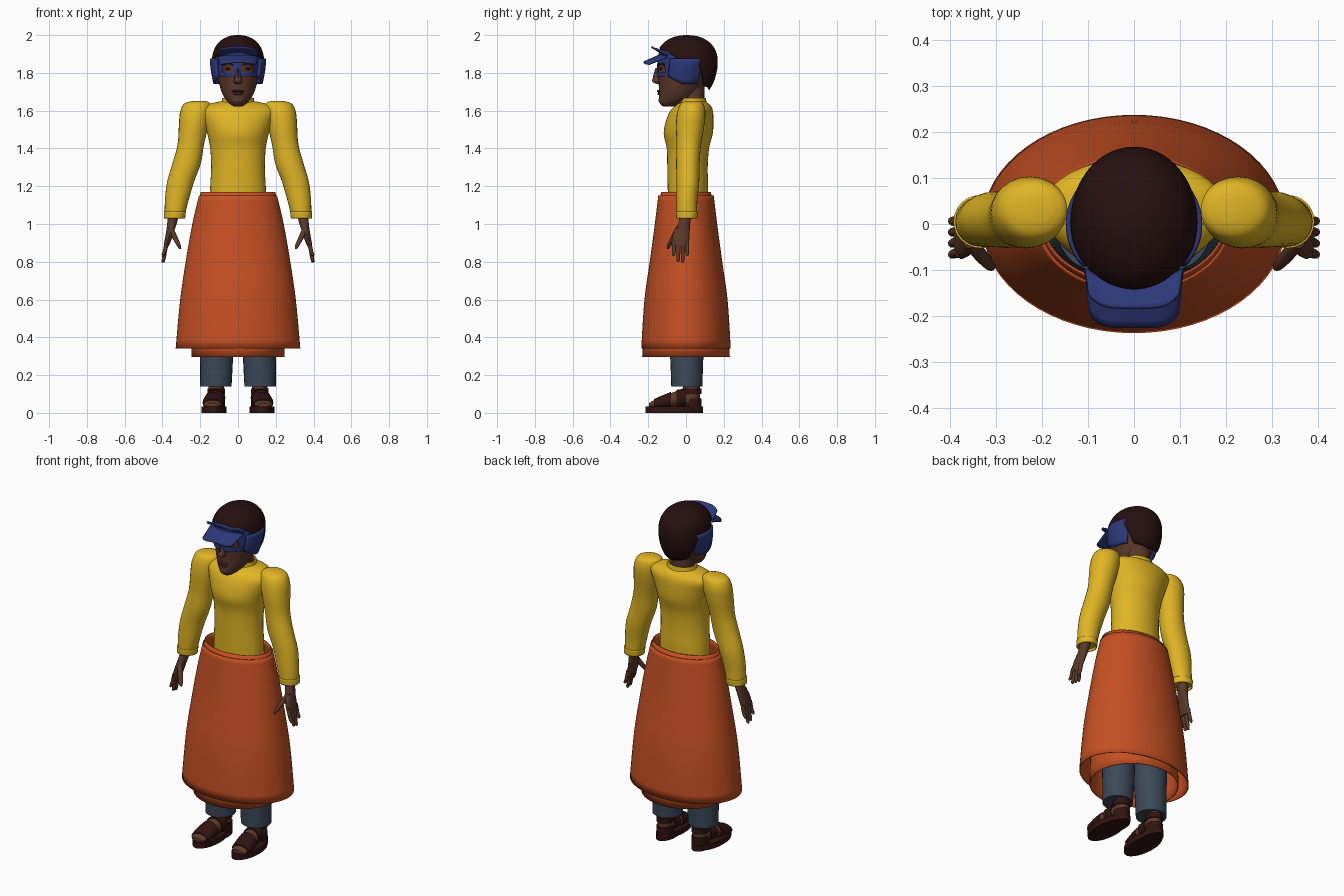
import bpy, bmesh
from math import sin, cos, pi, radians

cube = bpy.data.objects.get("Cube")
if cube:
    bpy.data.objects.remove(cube, do_unlink=True)


def material(name, r, g, b):
    m = bpy.data.materials.new(name)
    m.use_nodes = True
    m.diffuse_color = (r, g, b, 1)
    m.node_tree.nodes["Principled BSDF"].inputs["Base Color"].default_value = (r, g, b, 1)
    return m


YELLOW = material("yellow_shirt", 0.75, 0.46, 0.018)
ORANGE = material("orange_cloth", 0.56, 0.08, 0.017)
SKIN = material("brown_skin", 0.105, 0.04, 0.023)
HAIR = material("dark_hair", 0.02, 0.005, 0.005)
BLUE = material("blue_cap", 0.026, 0.04, 0.19)
DENIM = material("slate_trousers", 0.045, 0.066, 0.1)
LEATHER = material("dark_leather", 0.03, 0.007, 0.006)
LIPS = material("dark_lips", 0.06, 0.02, 0.016)


def finish(name, bm, mat, thick=0.0, angle=40):
    bmesh.ops.recalc_face_normals(bm, faces=bm.faces)
    me = bpy.data.meshes.new(name)
    bm.to_mesh(me)
    bm.free()
    ob = bpy.data.objects.new(name, me)
    bpy.context.collection.objects.link(ob)
    me.materials.append(mat)
    if thick:
        mod = ob.modifiers.new("thickness", "SOLIDIFY")
        mod.thickness = thick
    bpy.ops.object.select_all(action="DESELECT")
    ob.select_set(True)
    bpy.context.view_layer.objects.active = ob
    bpy.ops.object.shade_smooth_by_angle(angle=radians(angle))
    return ob


def spline(rows, k):
    """Smooth curve through all rows, k steps per span."""
    out = []
    for i in range(len(rows) - 1):
        p0, p1, p2 = rows[max(i - 1, 0)], rows[i], rows[i + 1]
        p3 = rows[min(i + 2, len(rows) - 1)]
        for j in range(k):
            t = j / k
            out.append([0.5 * (2 * b + (c - a) * t + (2 * a - 5 * b + 4 * c - d) * t * t
                               + (3 * b - a - 3 * c + d) * t ** 3)
                        for a, b, c, d in zip(p0, p1, p2, p3)])
    return out + [list(rows[-1])]


def loft(name, rows, mat, n=24, k=4, axis="z", side=1, cap=True, thick=0.0):
    """Elliptical rings (x, y, z, r1, r2) joined along z or y."""
    bm = bmesh.new()
    rings = []
    for x, y, z, r1, r2 in spline(rows, k):
        ring = []
        for i in range(n):
            c, s = r1 * cos(2 * pi * i / n), r2 * sin(2 * pi * i / n)
            p = (x + c, y + s, z) if axis == "z" else (x + c, y, z + s)
            ring.append(bm.verts.new((p[0] * side, p[1], p[2])))
        rings.append(ring)
    for a, b in zip(rings, rings[1:]):
        for i in range(n):
            j = (i + 1) % n
            bm.faces.new((a[i], a[j], b[j], b[i]))
    if cap:
        bm.faces.new(rings[0])
        bm.faces.new(rings[-1])
    return finish(name, bm, mat, thick)


def sheet(name, point, nu, nv, mat, thick, keep=lambda c: True, angle=40):
    """Grid of point(u, v) with u, v in 0..1; faces failing keep are left out."""
    bm = bmesh.new()
    g = [[bm.verts.new(point(i / nu, j / nv)) for j in range(nv + 1)] for i in range(nu + 1)]
    for i in range(nu):
        for j in range(nv):
            f = bm.faces.new((g[i][j], g[i + 1][j], g[i + 1][j + 1], g[i][j + 1]))
            if not keep(f.calc_center_median()):
                bm.faces.remove(f)
    bmesh.ops.remove_doubles(bm, verts=bm.verts, dist=1e-5)
    loose = [v for v in bm.verts if not v.link_faces]
    bmesh.ops.delete(bm, geom=loose, context="VERTS")
    return finish(name, bm, mat, thick, angle)


def ball(name, loc, size, mat):
    bm = bmesh.new()
    bmesh.ops.create_uvsphere(bm, u_segments=16, v_segments=10, radius=1)
    bmesh.ops.scale(bm, vec=size, verts=bm.verts)
    bmesh.ops.translate(bm, vec=loc, verts=bm.verts)
    return finish(name, bm, mat)


def lerp(table, x):
    for a, b in zip(table, table[1:]):
        if x <= b[0]:
            t = max(0, (x - a[0]) / (b[0] - a[0]))
            return [p + (q - p) * t for p, q in zip(a, b)]
    return table[-1]


# Wrapped skirt: wide outer layer over a longer, narrower inner layer
loft("outer_skirt", [(0, 0, 1.15, .207, .147), (0, 0, 1.0, .242, .165), (0, 0, .8, .277, .192),
                     (0, 0, .6, .306, .22), (0, 0, .34, .33, .237)],
     ORANGE, n=64, cap=False, thick=.005)
loft("inner_skirt", [(0, 0, 1.17, .198, .132), (0, 0, 1.0, .222, .156), (0, 0, .8, .238, .183),
                     (0, 0, .6, .245, .211), (0, 0, .295, .246, .232)],
     ORANGE, n=64, cap=False, thick=.005)

# Shirt body and collar
loft("shirt_body", [(0, .01, 1.1, .15, .105), (0, .01, 1.2, .147, .107), (0, .008, 1.3, .142, .107),
                    (0, .01, 1.4, .147, .112), (0, .012, 1.48, .163, .13), (0, .02, 1.55, .185, .125),
                    (0, .03, 1.6, .2, .112), (0, .038, 1.63, .17, .09), (0, .04, 1.648, .1, .062)],
     YELLOW, n=40)
loft("collar", [(0, .035, 1.625, .11, .08), (0, .035, 1.645, .088, .074), (0, .035, 1.668, .084, .07)],
     YELLOW, cap=False, thick=.008)
loft("hips", [(0, 0, .9, .16, .1), (0, 0, 1.02, .16, .105), (0, .01, 1.13, .15, .105)], DENIM)

for s, tag in ((1, "left_"), (-1, "right_")):
    # Sleeve with cuff
    loft(tag + "sleeve", [(.205, .035, 1.652, .03, .03), (.215, .032, 1.637, .07, .06),
                          (.225, .028, 1.59, .082, .075), (.235, .022, 1.52, .078, .075),
                          (.25, .015, 1.42, .07, .065), (.272, .01, 1.32, .075, .062),
                          (.305, .01, 1.22, .071, .06), (.325, .005, 1.12, .062, .055),
                          (.335, .005, 1.045, .053, .054)], YELLOW, side=s)
    loft(tag + "cuff", [(.334, .005, 1.065, .058, .058), (.336, .005, 1.03, .056, .056)],
         YELLOW, side=s, cap=False, thick=.006)
    # Hand
    loft(tag + "palm", [(.34, 0, 1.06, .03, .03), (.35, -.01, 1.0, .025, .032),
                        (.362, -.025, .95, .02, .044), (.375, -.03, .9, .016, .046),
                        (.38, -.03, .88, .012, .042)], SKIN, n=16, side=s)
    for i, tip in enumerate((.83, .8, .795, .83)):
        y = -.063 + .023 * i
        loft(f"{tag}finger_{i + 1}", [(.376, y, .91, .011, .011), (.386, y, .86, .011, .011),
                                      (.395, y * 1.05, tip + .01, .009, .009),
                                      (.397, y * 1.05, tip, .004, .004)], SKIN, n=10, side=s)
    loft(tag + "thumb", [(.358, -.035, .985, .014, .018), (.335, -.065, .93, .015, .016),
                         (.313, -.09, .885, .011, .011), (.307, -.095, .868, .004, .004)],
         SKIN, n=12, side=s)
    # Trouser leg
    loft(tag + "trouser_leg", [(.117, .004, .14, .083, .082), (.113, .004, .3, .087, .088),
                               (.105, 0, .6, .092, .1), (.085, 0, 1.0, .085, .1)], DENIM, side=s)
    # Foot in a strapped sandal
    loft(tag + "ankle", [(.115, .03, .2, .04, .045), (.115, .03, .05, .04, .045)], SKIN, side=s)
    loft(tag + "foot", [(.115, .075, .05, .02, .02), (.115, .04, .07, .04, .045),
                        (.12, -.03, .075, .045, .045), (.128, -.1, .06, .052, .036),
                        (.134, -.17, .045, .048, .022), (.135, -.195, .04, .03, .012)],
         SKIN, axis="y", side=s)
    loft(tag + "sole", [(.117, .005, 0, .05, .085), (.117, .005, .033, .05, .085)], LEATHER, k=1, side=s)
    loft(tag + "front_sole", [(.128, -.075, 0, .066, .14), (.128, -.075, .033, .066, .14)],
         LEATHER, k=1, side=s)
    loft(tag + "toe_strap", [(.126, -.08, .065, .055, .046), (.13, -.12, .057, .057, .038),
                             (.133, -.17, .046, .053, .027)], LEATHER, axis="y", side=s)
    loft(tag + "instep_strap", [(.117, .0, .08, .05, .05), (.122, -.05, .074, .053, .048)],
         LEATHER, axis="y", side=s)
    loft(tag + "heel_strap", [(.115, .03, .03, .045, .053), (.115, .03, .075, .045, .053)],
         LEATHER, side=s)
    loft(tag + "ankle_strap", [(.115, .03, .1, .047, .052), (.115, .03, .13, .047, .052)],
         LEATHER, side=s)

# Neck and head
loft("neck", [(0, .035, 1.6, .075, .065), (0, .035, 1.66, .066, .062), (0, .03, 1.76, .07, .07)], SKIN)
HEAD = [(0, -.09, 1.622, .022, .03), (0, -.08, 1.637, .045, .058), (0, -.05, 1.665, .07, .093),
        (0, -.035, 1.7, .087, .108), (0, -.018, 1.75, .102, .127), (0, -.008, 1.82, .115, .14),
        (0, 0, 1.88, .118, .142), (0, 0, 1.94, .103, .126), (0, 0, 1.972, .06, .07)]
loft("head", HEAD, SKIN, n=40)
SECTIONS = [(z, y, rx, ry) for x, y, z, rx, ry in spline(HEAD, 4)]


def on_head(deg, z, off):
    """Point above the head surface; 0 degrees is the front."""
    _, cy, rx, ry = lerp(SECTIONS, z)
    a = radians(deg)
    return ((rx + off) * sin(a), cy - (ry + off) * cos(a), z)


# Face
loft("nose", [(0, -.14, 1.825, .01, .012), (0, -.148, 1.79, .014, .018), (0, -.153, 1.763, .021, .026),
              (0, -.148, 1.75, .022, .026), (0, -.14, 1.742, .012, .014)], SKIN, n=16)
ball("upper_lip", (0, -.141, 1.703, ), (.034, .013, .007), LIPS)
ball("lower_lip", (0, -.139, 1.69), (.028, .013, .008), LIPS)
ball("chin", (0, -.118, 1.655), (.034, .028, .022), SKIN)
for s, tag in ((1, "left_"), (-1, "right_")):
    ball(tag + "eye", on_head(25 * s, 1.822, -.004), (.02, .008, .007), HAIR)
    sheet(tag + "eyebrow", lambda u, v: on_head(s * (13 + 27 * u), 1.838 + .009 * v + .006 * sin(pi * u), .003),
          8, 1, HAIR, .003)

# Hair cap: hairline is high in front and drops behind the ears
HAIRLINE = [(0, 1.932), (45, 1.918), (75, 1.872), (112, 1.85), (132, 1.73), (180, 1.71)]


def hair_point(u, v):
    deg = 360 * u - 180
    low = lerp(HAIRLINE, abs(deg))[1]
    z = low + (2.0 - low) * sin(v * pi / 2)
    if z > 1.86:
        f = max(0, 1 - ((z - 1.86) / .14) ** 2.2) ** .45
    else:
        f = (1 - ((1.86 - z) / .22) ** 2) ** .5
    a = radians(deg)
    return (.138 * f * sin(a), .005 - .163 * f * cos(a), z)


sheet("hair", hair_point, 72, 16, HAIR, .01, angle=60)


# Blue mask with eye openings, side flaps and two visor brims
def around_mask(c):
    return not (.022 < abs(c.x) < .084 and 1.807 < c.z < 1.85 and c.y < 0)


sheet("face_mask", lambda u, v: on_head(-85 + 170 * u, 1.78 + .155 * v, .006), 68, 31, BLUE, .005,
      around_mask)
sheet("mask_nose_bridge", lambda u, v: (.03 * (u - .5) * (1.6 - v), -.176 + .014 * v + .07 * abs(u - .5),
                                        1.777 + .05 * v), 8, 4, BLUE, .005)
for s, tag in ((1, "left_"), (-1, "right_")):
    sheet(tag + "side_flap",
          lambda u, v: on_head(s * (58 + 66 * u), 1.875 - v * (.095 + .04 * min(1, 2 * u)),
                               .018 + .012 * sin(pi * u)), 14, 6, BLUE, .012)


def brim(name, y0, z0, y1, z1, half):
    def point(u, v):
        x = 2 * u - 1
        bend = .035 * x * x * (1 - v) + .03 * abs(x) ** 5 * v
        return (half * x * (1 - .1 * v), y0 + (y1 - y0) * v + bend, z0 + (z1 - z0) * v - .012 * x * x)
    sheet(name, point, 20, 6, BLUE, .008)


brim("lower_brim", -.135, 1.9, -.226, 1.86, .108)
brim("upper_brim", -.13, 1.908, -.18, 1.942, .106)
